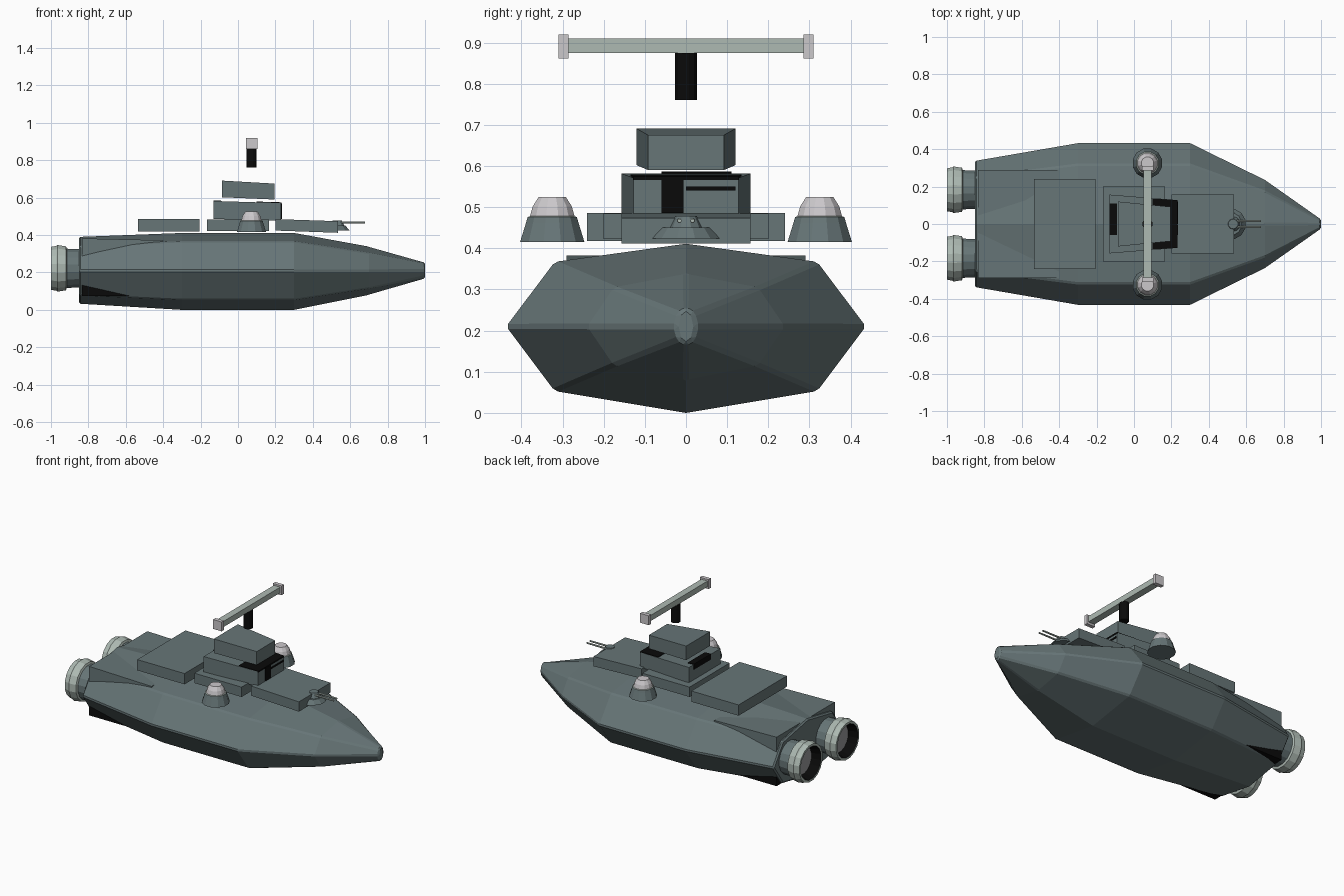
import bpy, bmesh, math
from mathutils import Vector

if "Cube" in bpy.data.objects:
    bpy.data.objects.remove(bpy.data.objects["Cube"])


def mat(name, r, g, b):
    m = bpy.data.materials.new(name)
    m.diffuse_color = (r, g, b, 1)
    m.use_nodes = True
    m.node_tree.nodes["Principled BSDF"].inputs["Base Color"].default_value = m.diffuse_color
    return m


HULL = mat("slate_green", 0.135, 0.18, 0.185)
LIGHT = mat("pale_green_grey", 0.42, 0.49, 0.45)
PALE = mat("pale_grey", 0.60, 0.58, 0.60)
BLACK = mat("black", 0.003, 0.003, 0.003)
DISC = mat("mid_grey", 0.32, 0.32, 0.33)


def make(name, bm, *mats):
    bmesh.ops.recalc_face_normals(bm, faces=bm.faces[:])
    me = bpy.data.meshes.new(name)
    bm.to_mesh(me)
    bm.free()
    for m in mats:
        me.materials.append(m)
    ob = bpy.data.objects.new(name, me)
    bpy.context.collection.objects.link(ob)
    return ob


def block(name, m, back, front, yc=0.0, open_bottom=False):
    """Tapered box; back and front are (x, half width, z low, z high)."""
    bm = bmesh.new()
    ends = []
    for x, w, lo, hi in (back, front):
        ends.append([bm.verts.new((x, yc + s * w, z))
                     for s, z in ((-1, lo), (1, lo), (1, hi), (-1, hi))])
    a, b = ends
    bm.faces.new(a)
    bm.faces.new(b)
    for i in range(1 if open_bottom else 0, 4):
        j = (i + 1) % 4
        bm.faces.new((a[i], a[j], b[j], b[i]))
    return make(name, bm, m)


def lathe(name, profile, sides, centre, axis, mats, bands, caps=(True, True)):
    """Spin (distance, radius) points round an axis; bands give face colours."""
    bm = bmesh.new()
    rings = []
    for d, r in profile:
        ring = []
        for k in range(sides):
            a = 2 * math.pi * (k + 0.5) / sides
            u, v = r * math.cos(a), r * math.sin(a)
            p = Vector((d, u, v)) if axis == 'x' else Vector((u, v, d))
            ring.append(bm.verts.new(p + Vector(centre)))
        rings.append(ring)
    for i in range(len(rings) - 1):
        for k in range(sides):
            n = (k + 1) % sides
            f = bm.faces.new((rings[i][k], rings[i][n], rings[i + 1][n], rings[i + 1][k]))
            f.material_index = bands[i]
    if caps[0]:
        bm.faces.new(rings[0]).material_index = bands[0]
    if caps[1]:
        bm.faces.new(rings[-1]).material_index = bands[-1]
    return make(name, bm, *mats)


# Hull: eight-sided sections (x, half width, keel z, lower shoulder, upper shoulder, top z)
bm = bmesh.new()
rings = []
for x, w, keel, low, high, top in ((-0.85, 0.342, 0.033, 0.078, 0.342, 0.39),
                                   (-0.30, 0.437, 0.0, 0.053, 0.367, 0.411),
                                   (0.30, 0.437, 0.0, 0.053, 0.367, 0.411),
                                   (0.70, 0.24, 0.08, 0.115, 0.305, 0.338),
                                   (1.00, 0.026, 0.163, 0.178, 0.242, 0.257)):
    s = 0.73 * w
    pts = ((0, keel), (s, low), (w, 0.21), (s, high), (0, top), (-s, high), (-w, 0.21), (-s, low))
    rings.append([bm.verts.new((x, y, z)) for y, z in pts])
for a, b in zip(rings, rings[1:]):
    for k in range(8):
        n = (k + 1) % 8
        bm.faces.new((a[k], a[n], b[n], b[k]))
bm.faces.new(rings[0])
bm.faces.new(rings[-1])
hull = make("hull", bm, HULL)
bev = hull.modifiers.new("edge_bevel", 'BEVEL')
bev.width = 0.008
bev.segments = 1
bev.limit_method = 'ANGLE'
bev.angle_limit = math.radians(25)

# Aft fairing boxes poking through the hull corners
block("aft_fairing", HULL, (-0.835, 0.29, 0.22, 0.382), (-0.40, 0.29, 0.22, 0.372))
block("aft_lower_fairing", BLACK, (-0.835, 0.29, 0.073, 0.20), (-0.50, 0.29, 0.073, 0.20))

# Deck blocks and bridge tiers
block("aft_deck_block", HULL, (-0.535, 0.24, 0.418, 0.486), (-0.205, 0.24, 0.418, 0.486))
block("mid_deck_block", HULL, (-0.165, 0.20, 0.422, 0.484), (0.165, 0.20, 0.422, 0.484))
block("fore_deck_block", HULL, (0.20, 0.157, 0.424, 0.485), (0.535, 0.157, 0.412, 0.474))
block("bridge_lower", HULL, (-0.13, 0.157, 0.486, 0.582), (0.23, 0.128, 0.476, 0.571))
block("bridge_upper", HULL, (-0.085, 0.12, 0.602, 0.691), (0.195, 0.092, 0.59, 0.675),
      open_bottom=True)

# Black patches on the lower bridge
block("bridge_roof_fore_patch", BLACK, (0.10, 0.135, 0.57, 0.579), (0.232, 0.128, 0.566, 0.575))
block("bridge_roof_aft_patch", BLACK, (-0.132, 0.085, 0.55, 0.586), (-0.09, 0.085, 0.575, 0.585), yc=0.025)
block("bridge_front_patch", BLACK, (0.226, 0.027, 0.486, 0.568), (0.234, 0.027, 0.486, 0.568), yc=-0.033)
block("bridge_front_slot", BLACK, (0.226, 0.06, 0.54, 0.55), (0.234, 0.06, 0.54, 0.55), yc=0.06)

# Radar mast and cross bar
lathe("mast", [(0.76, 0.028), (0.874, 0.028)], 12, (0.072, 0, 0), 'z', [BLACK], [0])
block("radar_bar", LIGHT, (0.05, 0.288, 0.874, 0.91), (0.094, 0.288, 0.874, 0.91))

for side, s in (("left", 1), ("right", -1)):
    block("radar_cap_" + side, PALE, (0.043, 0.012, 0.861, 0.92), (0.103, 0.012, 0.861, 0.92),
          yc=s * 0.298)
    # Domes standing on each side deck
    lathe("side_dome_" + side,
          [(0.415, 0.081), (0.462, 0.066), (0.476, 0.062), (0.478, 0.056), (0.502, 0.049), (0.525, 0.034)],
          12, (0.072, s * 0.325, 0), 'z', [HULL, LIGHT, PALE], [0, 0, 1, 2, 2])
    # Engine: dark neck, pale ring, black bore and grey end disc
    lathe("engine_" + side,
          [(-0.83, 0.103), (-0.915, 0.107), (-0.92, 0.12), (-0.965, 0.127), (-0.972, 0.122),
           (-1.0, 0.117), (-1.0, 0.103), (-0.94, 0.085)],
          16, (0, s * 0.183, 0.222), 'x', [HULL, LIGHT, BLACK], [0, 1, 1, 1, 1, 1, 2],
          caps=(True, False))
    lathe("engine_disc_" + side, [(-0.944, 0.086), (-0.938, 0.086)], 16,
          (0, s * 0.183, 0.222), 'x', [DISC], [0])
    # Gun barrels
    lathe("gun_barrel_" + side, [(0.53, 0.006), (0.68, 0.005)], 8,
          (0, s * 0.016, 0.467), 'x', [LIGHT], [0])

# Gun turret at the front of the fore deck block
lathe("turret_base", [(0.424, 0.084), (0.45, 0.062)], 12, (0.515, 0, 0), 'z', [HULL], [0])
lathe("turret_top", [(0.45, 0.04), (0.479, 0.026)], 10, (0.53, 0, 0), 'z', [HULL], [0])
